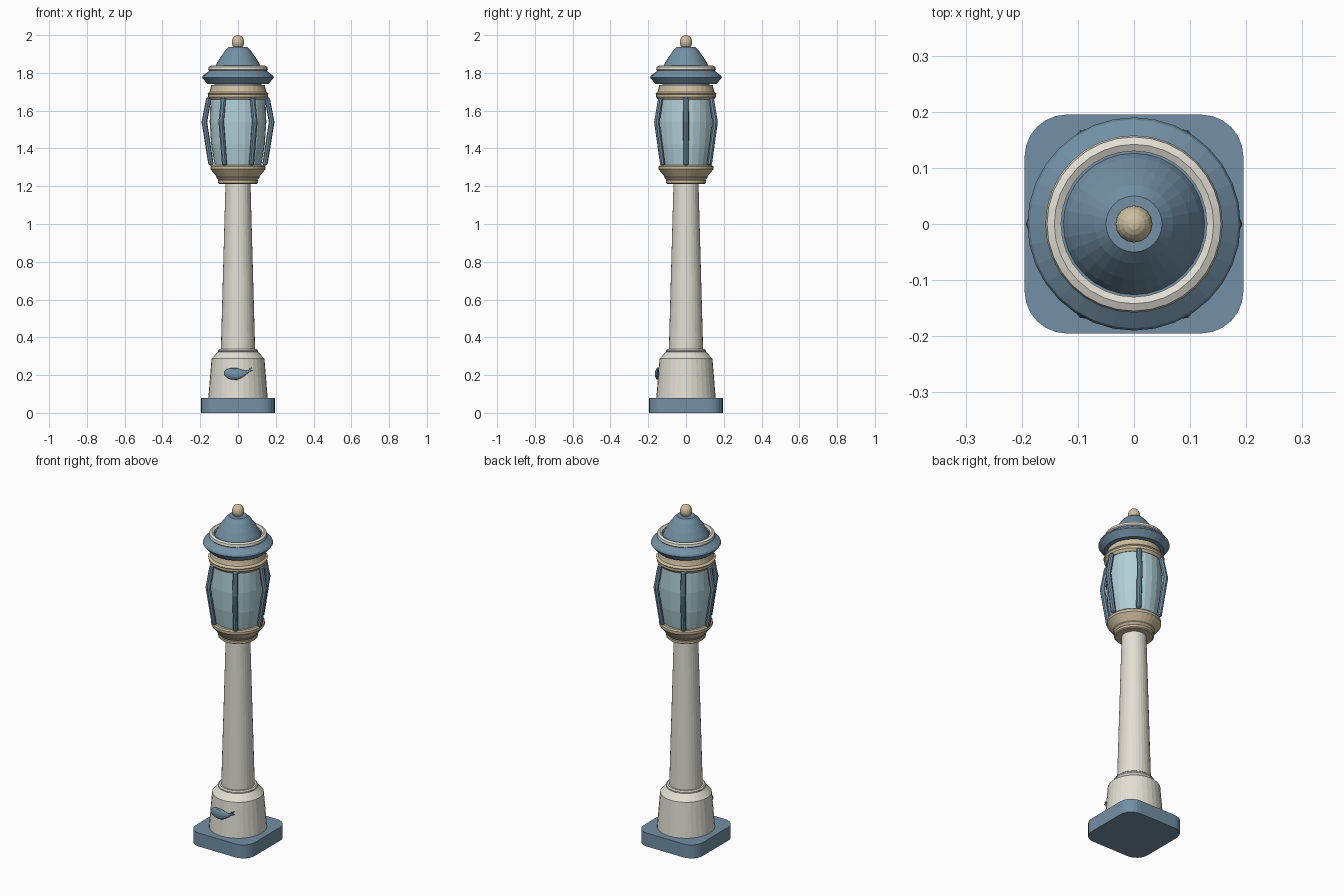
import bpy, bmesh
from math import sin, cos, pi, radians
from mathutils import Vector

if "Cube" in bpy.data.objects:
    bpy.data.objects.remove(bpy.data.objects["Cube"])


def material(name, rgb):
    m = bpy.data.materials.new(name)
    m.diffuse_color = (*rgb, 1)
    m.use_nodes = True
    m.node_tree.nodes["Principled BSDF"].inputs["Base Color"].default_value = m.diffuse_color
    return m


BLUE = material("slate_blue", (0.17, 0.28, 0.38))
CREAM = material("cream", (0.76, 0.73, 0.65))
GOLD = material("sand", (0.62, 0.52, 0.35))
GLASS = material("pale_glass", (0.44, 0.63, 0.68))


def finish(name, bm, mat):
    bmesh.ops.recalc_face_normals(bm, faces=bm.faces)
    mesh = bpy.data.meshes.new(name)
    bm.to_mesh(mesh)
    bm.free()
    mesh.materials.append(mat)
    ob = bpy.data.objects.new(name, mesh)
    bpy.context.collection.objects.link(ob)
    return ob


def skin(bm, rings, caps=True, closed=False):
    """Join successive vertex rings with quads."""
    rings = [[bm.verts.new(p) for p in ring] for ring in rings]
    n = len(rings[0])
    pairs = list(zip(rings, rings[1:]))
    if closed:
        pairs.append((rings[-1], rings[0]))
    for a, b in pairs:
        for i in range(n):
            j = (i + 1) % n
            bm.faces.new((a[i], a[j], b[j], b[i]))
    if caps and not closed:
        bm.faces.new(rings[0])
        bm.faces.new(rings[-1])


def lathe(name, profile, mat, n=32, closed=False):
    bm = bmesh.new()
    skin(bm, [[(r * cos(2 * pi * i / n), r * sin(2 * pi * i / n), z) for i in range(n)]
              for r, z in profile], closed=closed)
    return finish(name, bm, mat)


# Square foot plate with rounded corners
def rounded_square(half, rad, z, steps=6):
    pts = []
    for k in range(4):
        a0 = k * pi / 2
        cx = (half - rad) * (1 if k in (0, 3) else -1)
        cy = (half - rad) * (1 if k < 2 else -1)
        for s in range(steps + 1):
            a = a0 + s / steps * pi / 2
            pts.append((cx + rad * cos(a), cy + rad * sin(a), z))
    return pts


bm = bmesh.new()
skin(bm, [rounded_square(0.195, 0.075, z) for z in (0, 0.08)])
finish("foot_plate", bm, BLUE)

# Pedestal and tapering post
lathe("pedestal", [(0.157, 0.08), (0.14, 0.287), (0.105, 0.325)], CREAM)
lathe("post_ring", [(0.1, 0.318), (0.107, 0.324), (0.107, 0.331), (0.1, 0.337)], CREAM)
lathe("post", [(0.091, 0.32), (0.066, 1.22)], CREAM)

# Lantern seat
lathe("neck_ring", [(0.1, 1.213), (0.107, 1.218), (0.107, 1.23), (0.1, 1.236)], GOLD)
lathe("lantern_seat", [(0.1, 1.23), (0.113, 1.245), (0.113, 1.25), (0.145, 1.29),
                       (0.145, 1.305), (0.138, 1.312)], GOLD)

# Bulging glass
lathe("glass", [(0.122, 1.3), (0.142, 1.42), (0.15, 1.54), (0.145, 1.67)], GLASS, 24)

# Upper band and roof
lathe("upper_band", [(0.148, 1.658), (0.158, 1.672), (0.158, 1.685), (0.162, 1.69),
                     (0.15, 1.7), (0.146, 1.715), (0.142, 1.735)], GOLD)
lathe("roof_neck", [(0.125, 1.72), (0.125, 1.76)], BLUE)
lathe("roof_brim", [(0.16, 1.74), (0.19, 1.775), (0.186, 1.785), (0.155, 1.808), (0.15, 1.82)], BLUE)
lathe("roof_ring", [(0.13, 1.81), (0.15, 1.81), (0.158, 1.818), (0.155, 1.832),
                    (0.142, 1.838), (0.13, 1.832)], CREAM, closed=True)
lathe("roof_dome", [(0.13, 1.81), (0.118, 1.84), (0.098, 1.875), (0.07, 1.915), (0.05, 1.936)], BLUE)

# Finial
bm = bmesh.new()
bmesh.ops.create_uvsphere(bm, u_segments=16, v_segments=10, radius=1)
bmesh.ops.scale(bm, vec=(0.033, 0.033, 0.037), verts=bm.verts)
bmesh.ops.translate(bm, vec=(0, 0, 1.963), verts=bm.verts)
finish("finial", bm, GOLD)

# Six bowed ribs around the glass
RIB = [(0.142, 1.31, 0.006), (0.143, 1.316, 0.014), (0.178, 1.54, 0.015),
       (0.155, 1.664, 0.014), (0.154, 1.672, 0.006)]
for k in range(6):
    a = k * pi / 3
    out, side = Vector((cos(a), sin(a), 0)), Vector((-sin(a), cos(a), 0))
    bm = bmesh.new()
    skin(bm, [[out * (r + w * cos(t)) + side * w * sin(t) + Vector((0, 0, z))
               for t in (2 * pi * i / 8 for i in range(8))] for r, z, w in RIB])
    finish(f"rib_{k + 1}", bm, BLUE)

# Whale relief on the pedestal: x, z, half height
WHALE = [(-0.073, 0.21, 0.008), (-0.06, 0.209, 0.022), (-0.035, 0.207, 0.031),
         (-0.005, 0.206, 0.031), (0.02, 0.207, 0.022), (0.042, 0.212, 0.011),
         (0.058, 0.221, 0.006)]
bm = bmesh.new()
skin(bm, [[(x, -0.15 + min(0.5 * h, 0.015) * cos(t), z + h * sin(t))
           for t in (2 * pi * i / 12 for i in range(12))] for x, z, h in WHALE])
finish("whale_body", bm, BLUE)

# Tail flukes
for name, tip, mid in (("fluke_upper", (0.076, 0.241), (0.06, 0.236)),
                       ("fluke_lower", (0.08, 0.226), (0.068, 0.217))):
    bm = bmesh.new()
    outline = [(0.054, 0.219), mid, tip, (0.066, 0.227)]
    skin(bm, [[(x, y, z) for x, z in outline] for y in (-0.154, -0.143)])
    finish(name, bm, BLUE)
